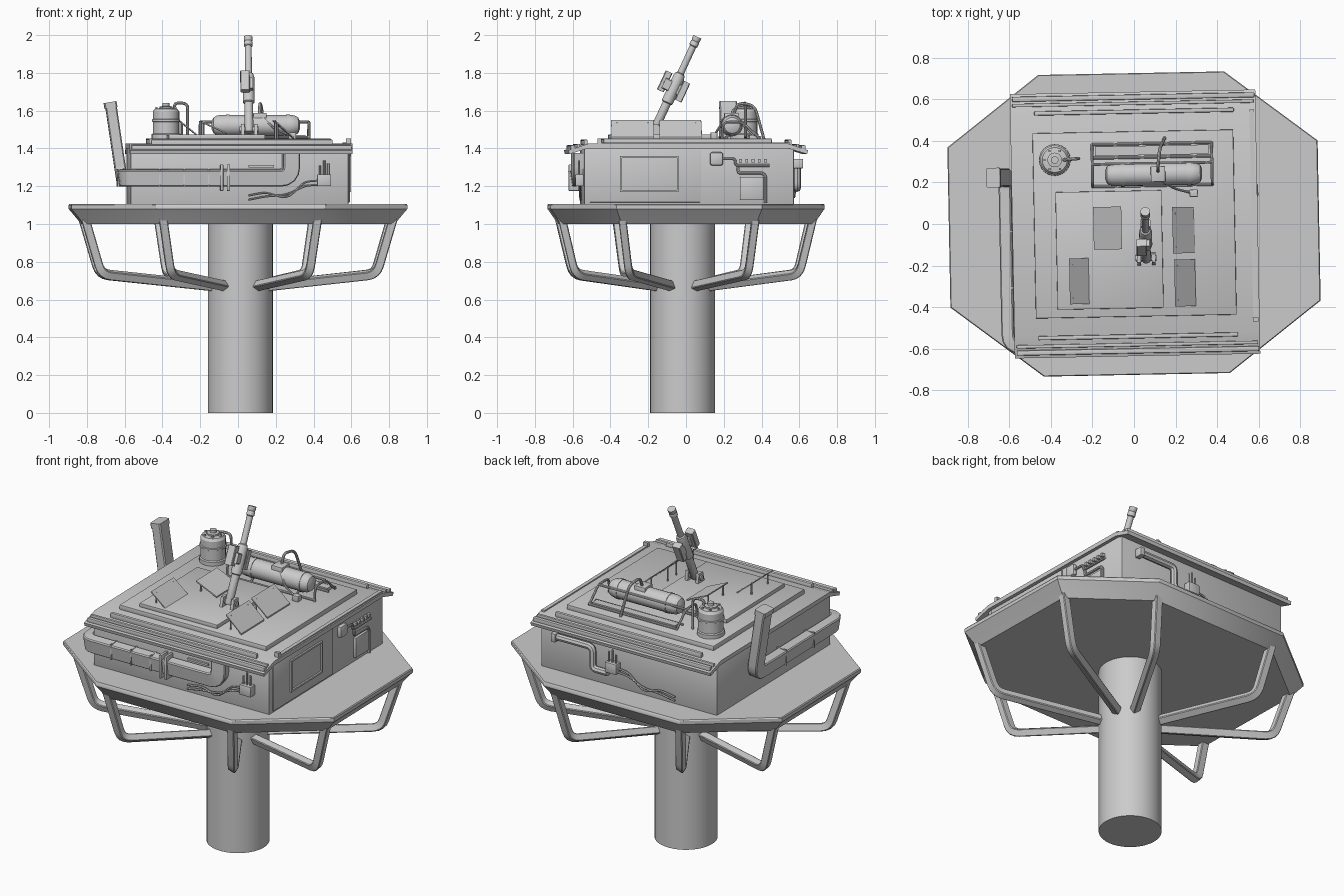
import bpy, bmesh
from math import sin, cos, pi, radians
from mathutils import Vector as V

YAW = radians(1.1)   # the upper works are turned very slightly


def finish(name, bm):
    bmesh.ops.recalc_face_normals(bm, faces=bm.faces)
    me = bpy.data.meshes.new(name)
    bm.to_mesh(me)
    bm.free()
    ob = bpy.data.objects.new(name, me)
    bpy.context.collection.objects.link(ob)
    ob.rotation_euler.z = YAW
    return ob


def loft(name, rings, bevel=0):
    bm = bmesh.new()
    vs = [[bm.verts.new(p) for p in r] for r in rings]
    n = len(vs[0])
    for a, b in zip(vs, vs[1:]):
        for i in range(n):
            bm.faces.new((a[i], a[(i + 1) % n], b[(i + 1) % n], b[i]))
    bm.faces.new(vs[0])
    bm.faces.new(vs[-1])
    if bevel:
        bmesh.ops.bevel(bm, geom=bm.edges[:], offset=bevel, segments=2, profile=0.5, affect='EDGES')
    return finish(name, bm)


def box(name, x0, x1, y0, y1, z0, z1, bevel=0):
    return loft(name, [[(x0, y0, z), (x1, y0, z), (x1, y1, z), (x0, y1, z)] for z in (z0, z1)], bevel)


def frame_of(t):
    up = V((0, 1, 0)) if abs(t.z) > 0.7 else V((0, 0, 1))
    a = t.cross(up).normalized()
    return a, a.cross(t).normalized()


def lathe(name, origin, axis, prof, n=24):
    o, t = V(origin), V(axis).normalized()
    a, b = frame_of(t)
    return loft(name, [[o + t * h + (a * cos(2 * pi * i / n) + b * sin(2 * pi * i / n)) * r
                        for i in range(n)] for r, h in prof])


def sweep(name, pts, ra, rb=None, fillet=0.03, sides=8):
    """Round pipe, or a rectangular duct when rb is given; corners are rounded."""
    pts = [V(p) for p in pts]
    path = [pts[0]]
    for p, q, r in zip(pts, pts[1:], pts[2:]):
        f = min(fillet, (p - q).length * 0.45, (r - q).length * 0.45)
        s, e = q + (p - q).normalized() * f, q + (r - q).normalized() * f
        path += [s.lerp(q, k / 4).lerp(q.lerp(e, k / 4), k / 4) for k in range(5)]
    path.append(pts[-1])
    if rb:
        c = min(ra, rb) * 0.2
        prof = [(sx * (ra - u), sy * (rb - w)) for sx, sy, sw in ((1, 1, 0), (-1, 1, 1), (-1, -1, 0), (1, -1, 1))
                for u, w in ([(0, c), (c, 0)] if not sw else [(c, 0), (0, c)])]
    else:
        prof = [(ra * cos(2 * pi * i / sides), ra * sin(2 * pi * i / sides)) for i in range(sides)]
    rings, prev = [], None
    for i, p in enumerate(path):
        t = V((0, 0, 0))
        if i:
            t += (p - path[i - 1]).normalized()
        if i < len(path) - 1:
            t += (path[i + 1] - p).normalized()
        t.normalize()
        if prev is None:
            a, b = frame_of(t)
        else:
            q = prev.rotation_difference(t)
            a, b = q @ a, q @ b
        prev = t
        rings.append([p + a * u + b * w for u, w in prof])
    return loft(name, rings)


# column
CX, CY = 0.012, -0.018
lathe("column", (CX, CY, 0), (0, 0, 1), [(0.172, 0), (0.172, 1.02)], 40)

# octagonal platform with tapered underside
half = [(0.89, -0.385), (0.89, 0.385), (0.447, 0.725), (-0.447, 0.725)]
octagon = half + [(-x, -y) for x, y in half]
loft("platform", [[(x * k, y * k, z) for x, y in octagon]
                  for k, z in ((0.925, 1.0), (0.99, 1.07), (1, 1.08), (1, 1.1), (0.995, 1.106))])

# bent support struts, one per corner
for x, y in octagon:
    d = V((x, y, 0)).normalized()
    sweep("support_strut", [(x * .92, y * .92, 1.04), (x * .82, y * .82, 0.735),
                            (CX + d.x * .16, CY + d.y * .16, 0.672)], 0.023, 0.021, 0.05)

# cabin and roof with drooping eaves
box("cabin_walls", -0.58, 0.575, -0.55, 0.56, 1.1, 1.41, 0.006)
roof = [(-.63, 1.37), (-.53, 1.4), (.53, 1.4), (.63, 1.37), (.635, 1.39), (.53, 1.425), (-.53, 1.425), (-.635, 1.39)]
loft("roof", [[(x, y, z) for y, z in roof] for x in (-0.585, 0.595)])
box("roof_step_large", -0.48, 0.485, -0.445, 0.445, 1.42, 1.452, 0.004)
box("roof_step_small", -0.375, 0.135, -0.405, 0.16, 1.45, 1.474, 0.003)
for s in (-1, 1):
    box("eave_rail_outer", -0.575, 0.59, s * .61 - .012, s * .61 + .012, 1.39, 1.417, 0.005)
    box("eave_rail_middle", -0.575, 0.585, s * .58 - .008, s * .58 + .008, 1.4, 1.424, 0.003)
    box("eave_rail_inner", -0.47, 0.49, s * .54 - .01, s * .54 + .01, 1.415, 1.447, 0.005)
box("roof_side_rail", 0.565, 0.587, -0.46, 0.54, 1.42, 1.432)
box("roof_rail_stop", 0.562, 0.59, -0.48, -0.46, 1.42, 1.452)

# tilted roof plates on posts
for x0, x1, y0, y1, zh, zl in ((-.195, -.06, -.12, .085, 1.545, 1.485), (-.315, -.205, -.38, -.16, 1.55, 1.46),
                               (.185, .29, -.145, .077, 1.55, 1.46), (.19, .29, -.4, -.175, 1.55, 1.46)):
    loft("tilted_plate", [[(x0, y, zh), (x1, y, zl), (x1, y, zl - .008), (x0, y, zh - .008)] for y in (y0, y1)])
    for y in (y0 + .03, y1 - .03):
        sweep("plate_post", [(x0 + .012, y, 1.45), (x0 + .012, y, zh - .012)], 0.005, sides=6)

# upright canister with valve and pipe
lathe("canister", (-0.375, 0.315, 1.45), (0, 0, 1),
      [(.076, 0), (.076, .025), (.07, .03), (.07, .09), (.075, .093), (.075, .103), (.07, .106), (.07, .145),
       (.06, .16), (.035, .163), (.035, .172), (.018, .174), (.018, .19)])
for i in range(6):
    a = i * pi / 3
    box("canister_bolt", -.38 + .05 * cos(a), -.37 + .05 * cos(a), .31 + .05 * sin(a), .32 + .05 * sin(a), 1.605, 1.62)
sweep("canister_pipe", [(-.33, .315, 1.6), (-.33, .315, 1.64), (-.26, .32, 1.64), (-.26, .32, 1.44)], 0.008)

# horizontal tank, cradle and hose
lathe("tank", (-0.135, 0.238, 1.522), (1, 0, 0),
      [(.02, 0), (.042, .01), (.052, .028), (.055, .05), (.055, .42), (.052, .44), (.042, .458), (.02, .467)])
for x in (-.06, .26):
    lathe("tank_band", (x, .238, 1.522), (1, 0, 0), [(.058, 0), (.058, .02)])
box("tank_fitting", .085, .155, .2, .275, 1.54, 1.588, 0.004)
for x in (-.195, .38):
    sweep("cradle_end", [(x, .183, 1.45), (x, .19, 1.54), (x, .29, 1.54), (x, .385, 1.45)], 0.007)
for y, z in ((.183, 1.46), (.385, 1.46), (.29, 1.54), (.32, 1.46)):
    sweep("cradle_rail", [(-.195, y, z), (.38, y, z)], 0.007)
box("cradle_tray", -.18, .365, .33, .375, 1.45, 1.47)
for x in (-.05, .25):
    sweep("cradle_leg", [(x, .2, 1.45), (x, .238, 1.48), (x, .29, 1.54)], 0.006)
sweep("tank_hose", [(.12, .25, 1.58), (.12, .27, 1.64), (.13, .36, 1.63), (.155, .41, 1.45)], 0.008, fillet=.05)
box("valve_box", .27, .31, .125, .16, 1.45, 1.485, 0.003)
sweep("valve_hose", [(.13, .21, 1.57), (.2, .165, 1.5), (.28, .145, 1.47)], 0.006)

# gun: mount, barrel and side boxes
for x in (.012, .082):
    loft("gun_mount_plate", [[(u, -.205, 1.45), (u, -.135, 1.45), (u, -.145, 1.53), (u, -.185, 1.53)]
                             for u in (x, x + .018)])
base, aim = V((.055, -.17, 1.495)), V((0, .42, .907)).normalized()
side = V((0, aim.z, -aim.y))
lathe("gun_pivot", (.005, -.165, 1.5), (1, 0, 0), [(.015, 0), (.015, .1)], 12)
lathe("gun_barrel", base, aim,
      [(.018, -.01), (.023, 0), (.023, .16), (.031, .165), (.031, .31), (.025, .33), (.018, .335), (.018, .49),
       (.023, .495), (.023, .515), (.02, .52), (.023, .525), (.023, .546)], 16)
for off, h, x in ((-.058, .26, -.02), (.05, .25, 0)):
    c = base + side * off + V((x, 0, 0))
    sweep("gun_side_box", [c + aim * (h - .055), c + aim * (h + .055)], .025, .019)
sweep("gun_crosspiece", [base + aim * .25 - side * .06, base + aim * .25 + side * .05], .022, .03)

# air duct: leaning stack, along the left wall, across the front, then up
sweep("air_duct", [(-.67, .235, 1.635), (-.612, .235, 1.245), (-.612, -.578, 1.245),
                   (.27, -.578, 1.245), (.27, -.578, 1.375)], .03, .044, .06)
sweep("stack_cap", [(-.673, .235, 1.645), (-.668, .235, 1.615)], .034, .048)
for x in (-.43, -.3, -.17):
    box("duct_seam", x, x + .008, -.611, -.55, 1.198, 1.292)
for y in (-.3, -.03):
    box("duct_seam", -.645, -.58, y, y + .008, 1.198, 1.292)
for x in (-.105, -.07):
    box("duct_strap", x, x + .016, -.62, -.55, 1.175, 1.315, 0.004)
box("front_bar", .045, .18, -.562, -.545, 1.3, 1.312)


# junction box with prongs and drooping cables, used front and back
def junction(x, y, s):
    box("junction_box", x - .037, x + .037, min(y, y + s * .045), max(y, y + s * .045), 1.2, 1.262, 0.004)
    for k, h in ((-.022, 1.31), (0, 1.335), (.022, 1.32)):
        sweep("box_prong", [(x + k, y + s * .025, 1.25), (x + k, y + s * .025, h)], .006, sides=6)
    for dz in (0, -.022):
        sweep("cable", [(x - .03, y + s * .02, 1.23 + dz), (x - .1, y + s * .02, 1.225 + dz),
                        (x - .2, y + s * .015, 1.13 - dz), (x - .3, y + s * .012, 1.17 + dz),
                        (x - .4, y + s * .01, 1.15 + dz)], .006, fillet=.05, sides=6)


junction(.445, -.55, -1)
junction(.09, .56, 1)
sweep("rear_pipe", [(.46, .585, 1.32), (.22, .585, 1.32), (.22, .585, 1.19), (.12, .585, 1.19)], .02)
box("rear_pipe_flange", .45, .48, .56, .61, 1.295, 1.345, 0.003)

# right wall: large door panel, window, vents and wiring
box("door_panel", .57, .582, -.52, .065, 1.115, 1.395, 0.002)
for y0, y1, z0, z1 in ((-.36, -.05, 1.17, 1.18), (-.36, -.05, 1.35, 1.36), (-.36, -.35, 1.18, 1.35), (-.06, -.05, 1.18, 1.35)):
    box("window_frame", .578, .592, y0, y1, z0, z1)
box("wall_lamp", .57, .6, .115, .185, 1.31, 1.38, 0.012)
sweep("lamp_pipe", [(.585, .18, 1.345), (.585, .25, 1.345), (.585, .25, 1.31), (.585, .43, 1.31)], .007)
for i in range(5):
    box("wall_clip", .57, .595, .27 + i * .033, .285 + i * .033, 1.325, 1.345)
box("service_hatch", .57, .59, .275, .4, 1.13, 1.25, 0.003)
sweep("hatch_pipe", [(.585, .265, 1.3), (.585, .265, 1.27), (.585, .41, 1.27), (.585, .41, 1.11)], .008)

# smooth shading with crisp edges
bpy.ops.object.select_all(action='SELECT')
bpy.context.view_layer.objects.active = bpy.data.objects["column"]
bpy.ops.object.shade_smooth_by_angle(angle=radians(32))
